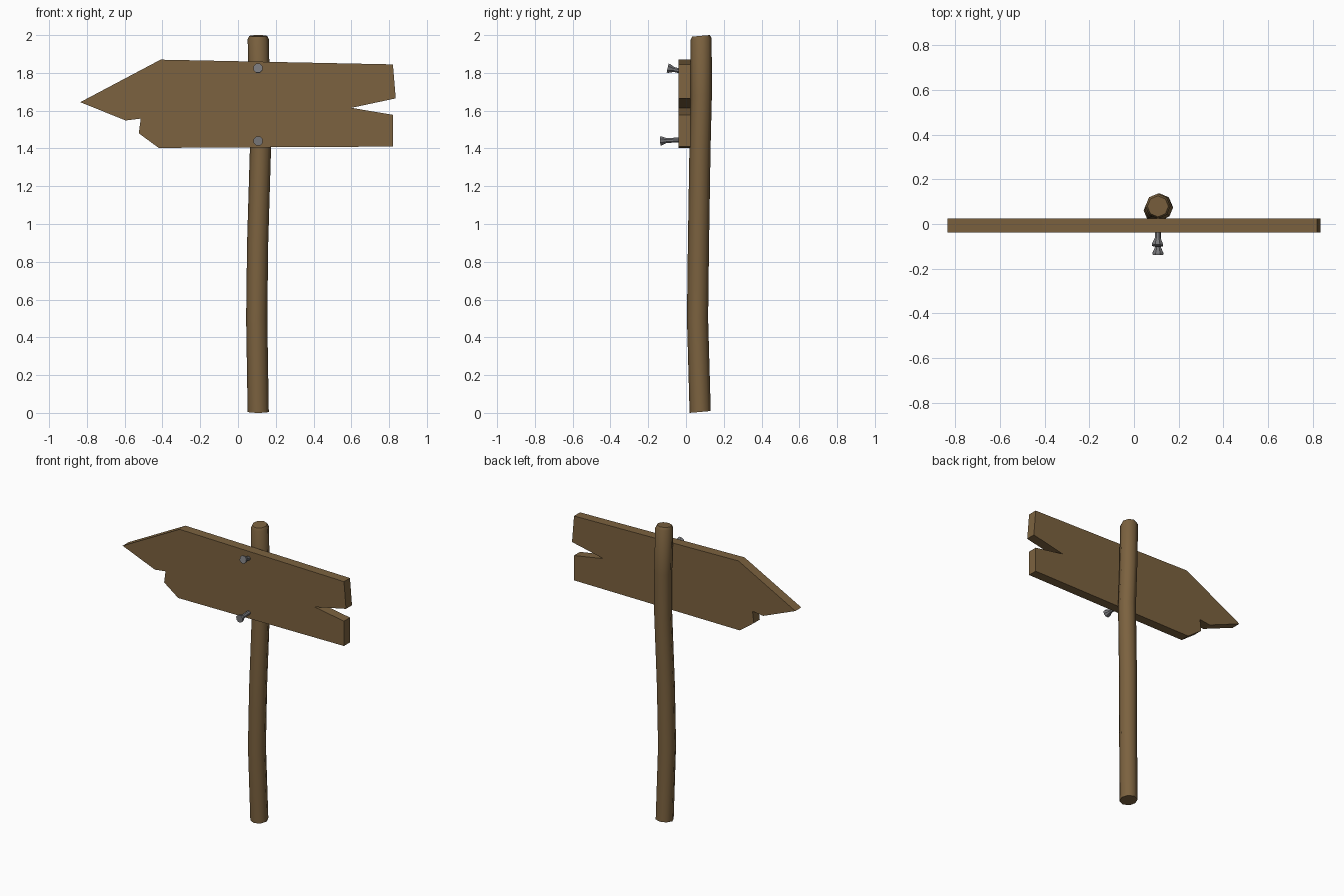
import bpy, bmesh, math
from mathutils import Vector

if "Cube" in bpy.data.objects:
    bpy.data.objects.remove(bpy.data.objects["Cube"])


def material(name, color):
    m = bpy.data.materials.new(name)
    m.diffuse_color = (*color, 1)
    m.use_nodes = True
    m.node_tree.nodes["Principled BSDF"].inputs["Base Color"].default_value = m.diffuse_color
    return m


wood = material("brown wood", (0.2, 0.122, 0.05))
iron = material("grey iron", (0.19, 0.19, 0.2))


def finish(bm, name, mat, smooth=False):
    bmesh.ops.recalc_face_normals(bm, faces=bm.faces[:])
    me = bpy.data.meshes.new(name)
    bm.to_mesh(me)
    bm.free()
    me.materials.append(mat)
    ob = bpy.data.objects.new(name, me)
    bpy.context.collection.objects.link(ob)
    if smooth:
        bpy.context.view_layer.objects.active = ob
        ob.select_set(True)
        bpy.ops.object.shade_smooth_by_angle(angle=math.radians(50))
        ob.select_set(False)
    return ob


def skin(bm, rings):
    """Bridge rings of points into a closed tube."""
    loops = [[bm.verts.new(p) for p in r] for r in rings]
    n = len(loops[0])
    for a, b in zip(loops, loops[1:]):
        for i in range(n):
            j = (i + 1) % n
            bm.faces.new((a[i], a[j], b[j], b[i]))
    bm.faces.new(loops[0])
    bm.faces.new(loops[-1])


# Arrow board with split end and chipped lower edge
outline = [(-0.835, 1.645), (-0.41, 1.87), (0.82, 1.845), (0.835, 1.665),
           (0.60, 1.615), (0.82, 1.578), (0.82, 1.41), (-0.42, 1.403),
           (-0.525, 1.48), (-0.515, 1.558), (-0.595, 1.548)]
bm = bmesh.new()
skin(bm, [[(x, y, z) for x, z in outline] for y in (-0.039, 0.025)])
finish(bm, "arrow_board", wood)

# Crooked eight-sided post: centre x, centre y, z, radius, end tilt
path = [(0.107, 0.075, 0.005, 0.056, 0.09), (0.099, 0.061, 0.5, 0.056, 0),
        (0.104, 0.066, 0.9, 0.056, 0), (0.119, 0.074, 1.4, 0.056, 0),
        (0.114, 0.081, 1.68, 0.056, 0), (0.107, 0.080, 1.978, 0.056, 0.09),
        (0.107, 0.079, 1.996, 0.047, 0.09)]
bm = bmesh.new()
skin(bm, [[(cx + r * math.cos(a), cy + r * math.sin(a), z + t * r * math.sin(a))
           for a in (math.tau * i / 8 for i in range(8))]
          for cx, cy, z, r, t in path])
finish(bm, "post", wood, True)


# Nails with flared heads
def nail(name, head, foot):
    head, foot = Vector(head), Vector(foot)
    d = (foot - head).normalized()
    side = d.cross(Vector((0, 0, 1))).normalized()
    up = side.cross(d)
    length = (foot - head).length
    profile = [(0, 0.026), (0.008, 0.026), (0.034, 0.014), (length, 0.014)]
    bm = bmesh.new()
    skin(bm, [[head + d * s + (side * math.cos(a) + up * math.sin(a)) * r
               for a in (math.tau * (i + 0.5) / 8 for i in range(8))]
              for s, r in profile])
    finish(bm, name, iron)


nail("upper_nail", (0.105, -0.097, 1.825), (0.107, -0.02, 1.808))
nail("lower_nail", (0.107, -0.137, 1.440), (0.107, -0.02, 1.446))
